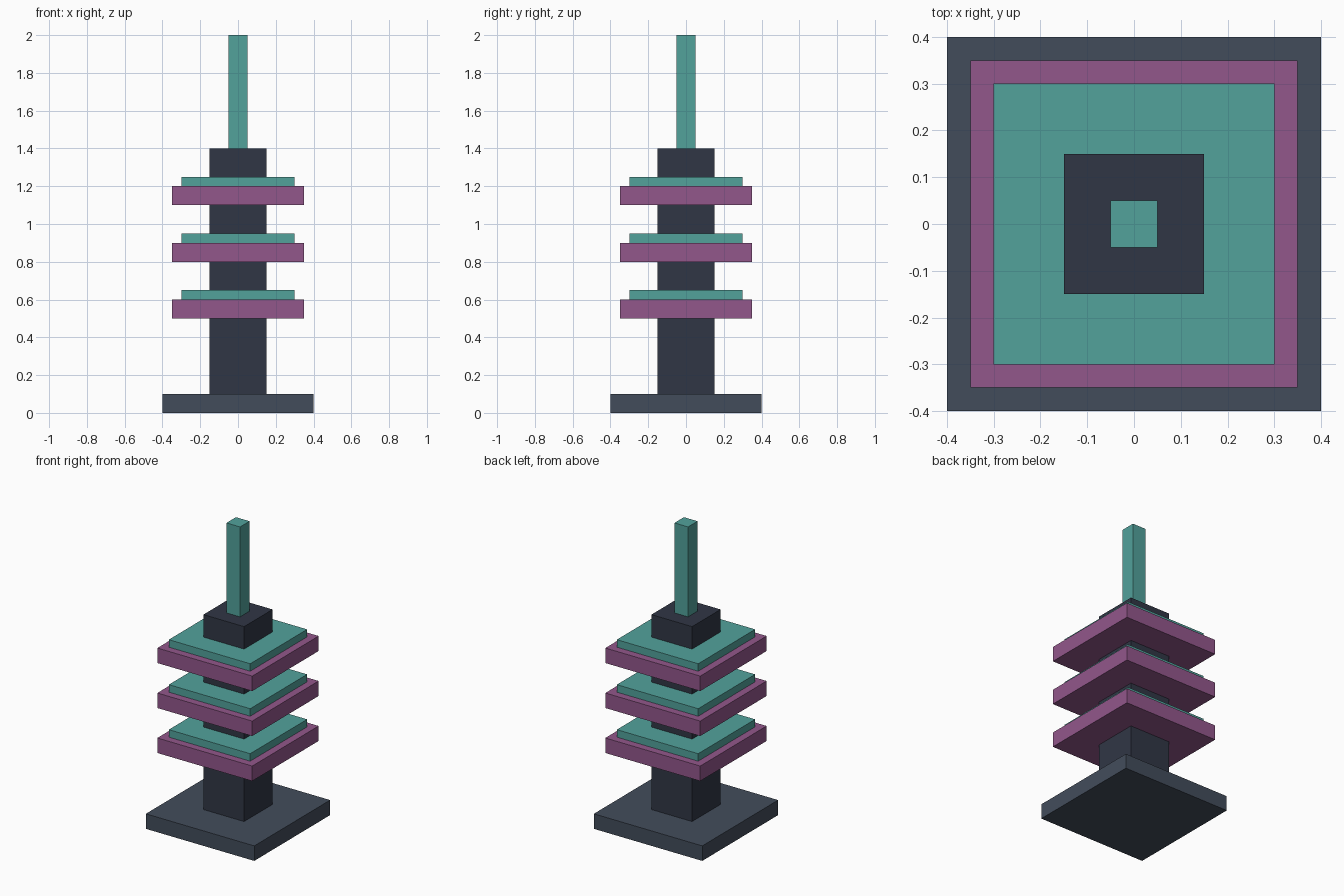
import bpy

if "Cube" in bpy.data.objects:
    bpy.data.objects.remove(bpy.data.objects["Cube"])


def material(name, rgb):
    m = bpy.data.materials.new(name)
    m.diffuse_color = (*rgb, 1)
    m.use_nodes = True
    m.node_tree.nodes["Principled BSDF"].inputs["Base Color"].default_value = m.diffuse_color
    return m


slate = material("slate", (0.055, 0.073, 0.105))
dark = material("dark", (0.030, 0.037, 0.060))
purple = material("purple", (0.29, 0.095, 0.26))
teal = material("teal", (0.085, 0.36, 0.33))


def slab(name, width, z0, z1, mat):
    """Square block centred on the axis, from z0 to z1."""
    bpy.ops.mesh.primitive_cube_add(size=1, location=(0, 0, (z0 + z1) / 2))
    o = bpy.context.object
    o.name = name
    o.scale = (width, width, z1 - z0)
    bpy.ops.object.transform_apply(location=False, rotation=False, scale=True)
    o.data.materials.append(mat)


# Base, central column and spire
slab("base", 0.8, 0, 0.1, slate)
slab("column", 0.3, 0.1, 1.4, dark)
slab("spire", 0.1, 1.4, 2.0, teal)

# Three tiers, each a wide plate with a thinner cap
for i in range(3):
    z = 0.5 + 0.3 * i
    slab(f"tier_plate_{i + 1}", 0.7, z, z + 0.1, purple)
    slab(f"tier_cap_{i + 1}", 0.6, z + 0.1, z + 0.15, teal)
